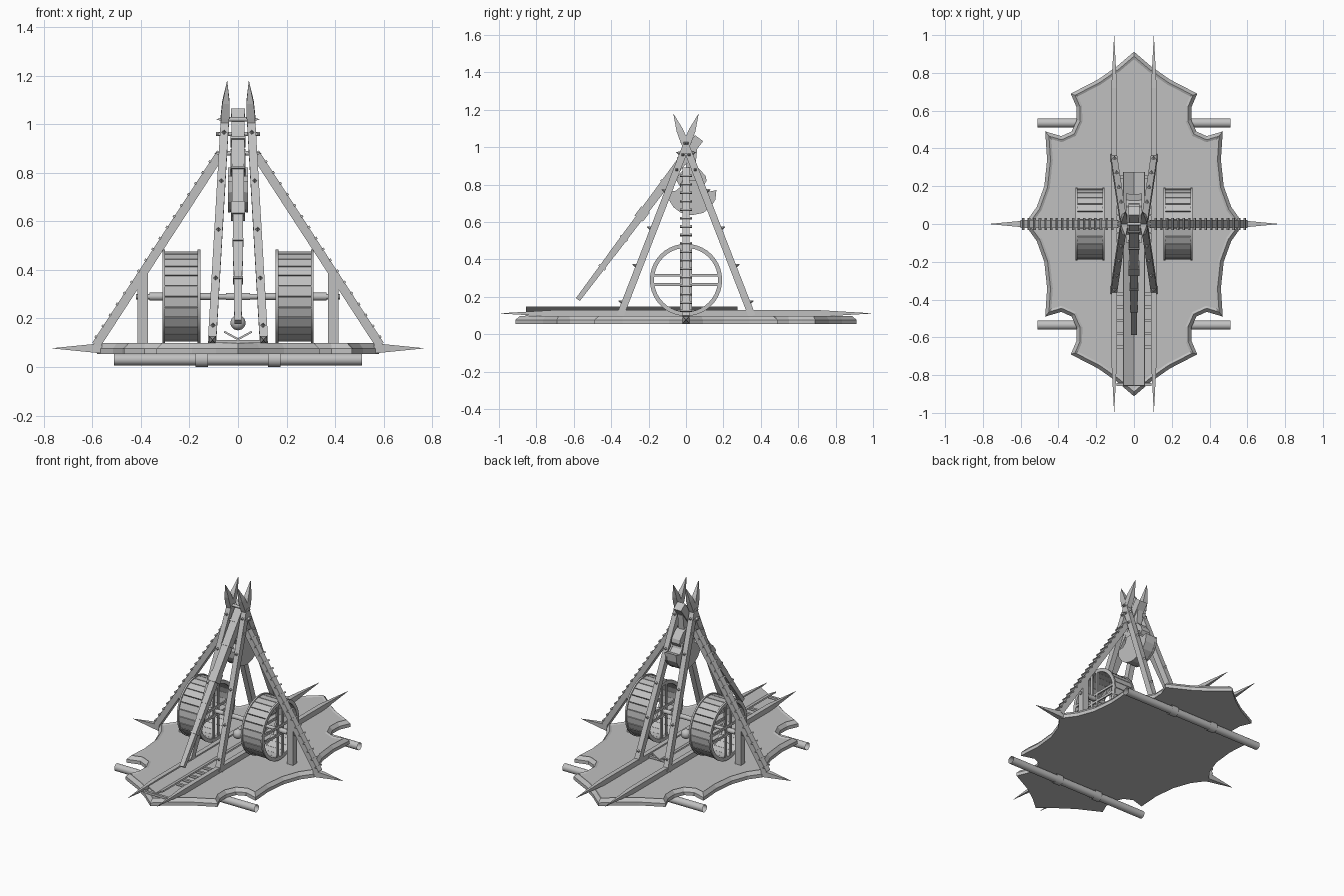
import bpy, bmesh, math
from mathutils import Vector, Matrix

if "Cube" in bpy.data.objects:
    bpy.data.objects.remove(bpy.data.objects["Cube"])

wood = bpy.data.materials.new("weathered grey")
wood.diffuse_color = (0.53, 0.53, 0.53, 1)
wood.use_nodes = True
wood.node_tree.nodes["Principled BSDF"].inputs["Base Color"].default_value = wood.diffuse_color
X, Y, Z = Vector((1, 0, 0)), Vector((0, 1, 0)), Vector((0, 0, 1))


def finish(name, bm, smooth=False):
    bmesh.ops.recalc_face_normals(bm, faces=bm.faces)
    me = bpy.data.meshes.new(name)
    bm.to_mesh(me)
    bm.free()
    me.materials.append(wood)
    for p in me.polygons:
        p.use_smooth = smooth
    ob = bpy.data.objects.new(name, me)
    bpy.context.collection.objects.link(ob)
    if smooth:
        me.set_sharp_from_angle(angle=math.radians(35))
    return ob


def add_beam(bm, a, b, w, d, w2=None, d2=None, ref=X):
    """Box from a to b; w is measured along ref, d across it, w2/d2 at the far end."""
    a, b = Vector(a), Vector(b)
    t = (b - a).normalized()
    u = (ref - t * ref.dot(t)).normalized()
    v = t.cross(u)
    rings = []
    for p, ww, dd in ((a, w, d), (b, w if w2 is None else w2, d if d2 is None else d2)):
        rings.append([bm.verts.new(p + u * i * ww / 2 + v * j * dd / 2)
                      for i, j in ((-1, -1), (1, -1), (1, 1), (-1, 1))])
    lo, hi = rings
    bm.faces.new(lo)
    bm.faces.new(hi)
    for i in range(4):
        k = (i + 1) % 4
        bm.faces.new((lo[i], lo[k], hi[k], hi[i]))


def beam(name, *args, **kw):
    bm = bmesh.new()
    add_beam(bm, *args, **kw)
    return finish(name, bm)


def rod(name, x0, x1, y, z, r, caps=True, n=16):
    bm = bmesh.new()
    m = Matrix.Translation(((x0 + x1) / 2, y, z)) @ Matrix.Rotation(math.pi / 2, 4, 'Y')
    bmesh.ops.create_cone(bm, cap_ends=caps, segments=n, radius1=r, radius2=r,
                          depth=abs(x1 - x0), matrix=m)
    return finish(name, bm, True)


def prism(name, pts, x0, x1):
    """Closed (y, z) profile extruded along x."""
    bm = bmesh.new()
    f = bm.faces.new([bm.verts.new((x0, y, z)) for y, z in pts])
    g = bmesh.ops.extrude_face_region(bm, geom=[f])["geom"]
    bmesh.ops.translate(bm, vec=(x1 - x0, 0, 0),
                        verts=[e for e in g if isinstance(e, bmesh.types.BMVert)])
    return finish(name, bm)


# scalloped deck with a raised bevelled rim
quarter = [(0, .912), (.09, .835), (.19, .765), (.335, .69), (.305, .62), (.303, .55),
           (.33, .49), (.385, .465), (.47, .49), (.46, .34), (.475, .2), (.515, .09), (.58, 0)]
right = quarter + [(x, -y) for x, y in reversed(quarter[:-1])]
outline = right + [(-x, y) for x, y in reversed(right[1:-1])]
bm = bmesh.new()
base = bm.faces.new([bm.verts.new((x, y, .054)) for x, y in outline])
geom = bmesh.ops.extrude_face_region(bm, geom=[base])["geom"]
bmesh.ops.translate(bm, vec=(0, 0, .022), verts=[e for e in geom if isinstance(e, bmesh.types.BMVert)])
top = [e for e in geom if isinstance(e, bmesh.types.BMFace)][0]
bmesh.ops.recalc_face_normals(bm, faces=bm.faces)
for thick, depth in ((.018, .022), (.012, -.006)):
    bmesh.ops.inset_region(bm, faces=[top], thickness=thick, depth=depth, use_even_offset=True)
finish("deck", bm)

# roller pipes under the deck, with bands
for s in (-1, 1):
    rod("roller", -.51, .51, s * .535, .031, .024, caps=False, n=20)
    for x in (-.15, .15):
        rod("roller_band", x - .026, x + .026, s * .535, .031, .031, caps=False, n=20)

# long runners with pointed ends, and side spikes
for s in (-1, 1):
    beam("runner", (s * .105, -.72, .111), (s * .105, .72, .111), .03, .034)
    for e in (-1, 1):
        beam("runner_point", (s * .105, e * .72, .111), (s * .105, e * .995, .111), .03, .034, .001, .001)
    beam("side_spike", (s * .56, 0, .077), (s * .765, 0, .077), .04, .042, .001, .001, ref=Y)

# rungs between runners, and the V trough with its ball
bm = bmesh.new()
for y in (-.85, -.65, -.58, -.51, -.44, -.37, .25):
    add_beam(bm, (-.092, y, .105), (.092, y, .105), .016, .014, ref=Y)
finish("runner_rungs", bm)
for s in (-1, 1):
    beam("trough_side", (s * .029, -.855, .13), (s * .029, .275, .13), .064, .008,
         ref=Vector((s * .055, 0, .03)))
bm = bmesh.new()
bmesh.ops.create_uvsphere(bm, u_segments=20, v_segments=12, radius=.031,
                          matrix=Matrix.Translation((0, 0, .182)))
finish("shot_ball", bm, True)

# crossed tower legs with horns and pyramid studs
for s in (-1, 1):
    for e in (-1, 1):
        def leg(z):
            return Vector((s * (.107 - .055 * (z - .1) / .95), e * (-.352 + .389 * (z - .1)), z))
        beam("tower_leg", leg(.097), leg(1.04), .034, .038)
        beam("horn_base", leg(1.03), leg(1.09), .036, .04, .03, .036)
        beam("horn_tip", leg(1.09), leg(1.178), .03, .036, .001, .001)
        bm = bmesh.new()
        out = Vector((0, -e, .389)).normalized()
        for z in (.165, .36, .56, .76, .96):
            p = leg(z) + out * .018
            add_beam(bm, p, p + out * .02, .015, .015, .001, .001, ref=Vector((1, 0, 1)))
        for z in (.88, .96, 1.02):
            p = leg(z) + X * s * .016
            add_beam(bm, p, p + X * s * .018, .014, .014, .001, .001, ref=Z)
        finish("leg_studs", bm)

# cross rods joining the two towers
for z, w in ((.88, .075), (.96, .09), (1.02, .065)):
    rod("tower_rod", -w, w, 0, z, .009)

# side braces with climbing rungs, and the upright posts
for s in (-1, 1):
    lo, hi = Vector((s * .585, 0, .09)), Vector((s * .07, 0, .882))
    beam("side_brace", lo, hi, .04, .037, ref=Y)
    out = Vector((s * .792, 0, .515)).normalized()
    bm = bmesh.new()
    for i in range(17):
        p = lo.lerp(hi, .03 + i * .057) + out * .019
        add_beam(bm, p - Y * .031, p + Y * .031, .01, .01, ref=out)
    finish("brace_rungs", bm)
    prism_post = beam("axle_post", (s * .393, 0, .09), (s * .393, 0, .385), .043, .04)

# wheel axle
rod("axle", -.42, .42, 0, .29, .011)
rod("axle_hub", -.05, .05, 0, .29, .015)
for s in (-1, 1):
    rod("axle_collar", s * .31, s * .365, 0, .29, .016)
    rod("axle_collar", s * .1, s * .155, 0, .29, .014)

# treadwheels: two rims, plank drum and paired spokes
C = Vector((0, 0, .29))
for s in (-1, 1):
    for x in (.155, .3):
        bm = bmesh.new()
        n, rings = 40, []
        for dx, r in ((0, .171), (0, .193), (.011, .193), (.011, .171)):
            rings.append([bm.verts.new((s * (x + dx), r * math.cos(2 * math.pi * i / n),
                                        .29 + r * math.sin(2 * math.pi * i / n))) for i in range(n)])
        for j in range(4):
            a, b = rings[j], rings[(j + 1) % 4]
            for i in range(n):
                k = (i + 1) % n
                bm.faces.new((a[i], a[k], b[k], b[i]))
        finish("wheel_rim", bm, True)
        bm = bmesh.new()
        for o in (-.025, .025):
            c = C + X * s * (x + .006)
            add_beam(bm, c + Z * o - Y * .175, c + Z * o + Y * .175, .009, .015)
            add_beam(bm, c + Y * o - Z * .175, c + Y * o + Z * .175, .009, .015)
        finish("wheel_spokes", bm)
    bm = bmesh.new()
    for i in range(26):
        t = 2 * math.pi * (i + .5) / 26
        d = Vector((0, math.cos(t), math.sin(t)))
        p = C + d * .179
        add_beam(bm, p + X * s * .16, p + X * s * .305, .013, .041, ref=d)
    finish("wheel_planks", bm)

# throwing arm: stepped beam with collars
A, B = Vector((0, -.578, .185)), Vector((0, .07, 1.048))
for name, t0, t1, w, d, w2, d2 in (("arm_tip", 0, .28, .03, .026, .036, .034),
                                   ("arm_middle", .28, .54, .04, .036, .042, .04),
                                   ("arm_head", .54, 1, .048, .044, .056, .054)):
    beam(name, A.lerp(B, t0), A.lerp(B, t1), w, d, w2, d2)
for t, h, w in ((.2, .012, .043), (.38, .012, .047), (.53, .06, .056), (.72, .012, .059), (.86, .012, .062)):
    p = A.lerp(B, t)
    q = (B - A).normalized() * h / 2
    beam("arm_collar", p - q, p + q, w, w)

# hanging counterweight: hanger strap, upper lobe and crescent drum
beam("hanger", (0, .035, .99), (0, .02, .85), .04, .05)
prism("upper_weight", [(-.05, .82), (-.04, .85), (-.01, .885), (.03, .898), (.07, .885), (.105, .845),
                       (.11, .82), (.08, .77), (-.02, .77)], -.03, .03)
crescent = [(-.095, .765), (-.09, .72), (-.065, .68), (-.025, .65), (.03, .638), (.09, .65), (.13, .68),
            (.155, .72), (.16, .77), (.125, .762), (.1, .785), (.09, .82), (-.02, .82), (-.03, .785), (-.055, .765)]
prism("crescent_weight", crescent, -.036, .036)
for s in (-1, 1):
    prism("weight_band", [(.03 + (y - .03) * 1.02, .74 + (z - .74) * 1.02) for y, z in crescent],
          s * .03, s * .042)
